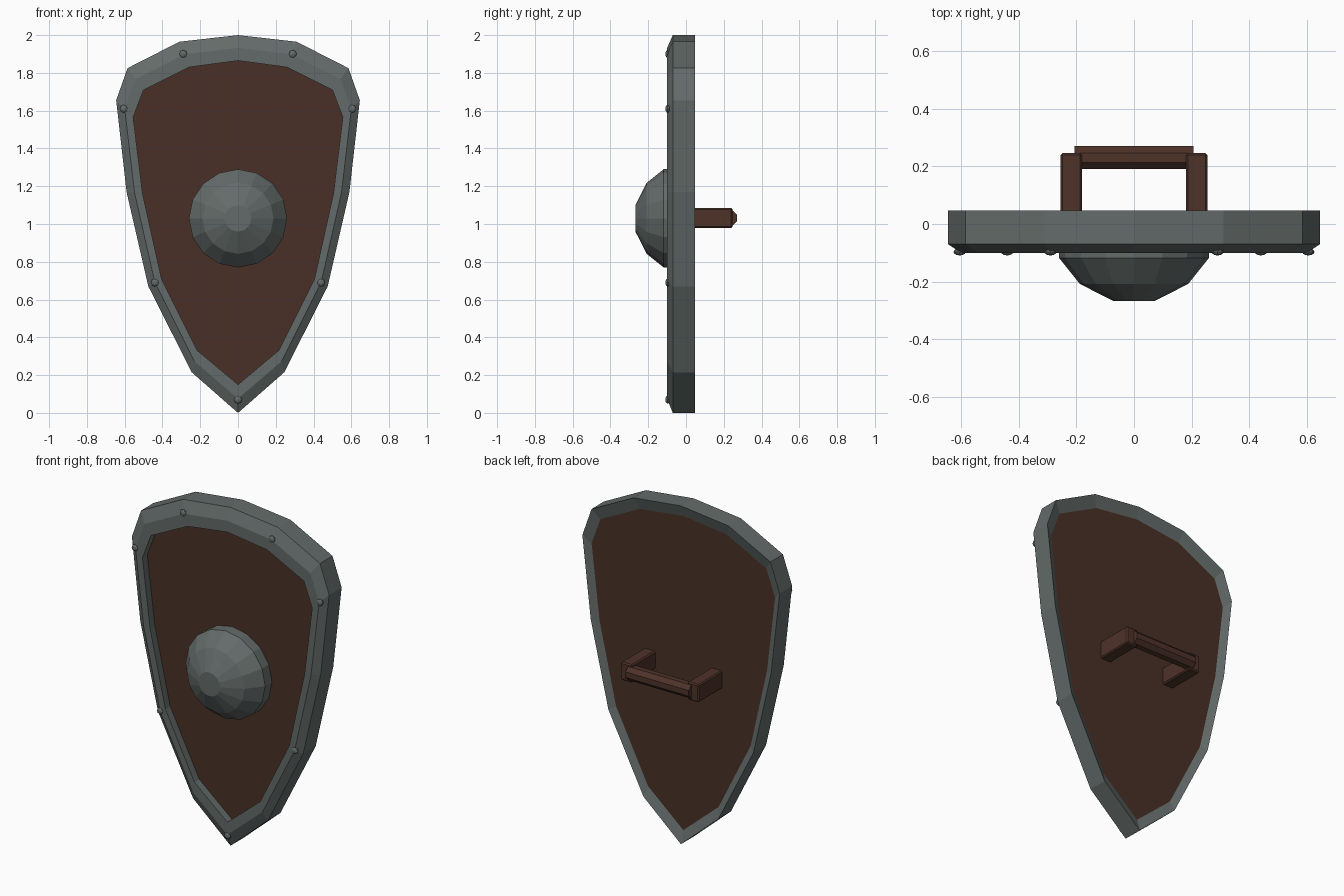
import bpy, bmesh, math
from mathutils import Matrix, Vector

if "Cube" in bpy.data.objects:
    bpy.data.objects.remove(bpy.data.objects["Cube"])


def material(name, rgb):
    m = bpy.data.materials.new(name)
    m.diffuse_color = (*rgb, 1)
    m.use_nodes = True
    m.node_tree.nodes["Principled BSDF"].inputs["Base Color"].default_value = m.diffuse_color
    return m


steel = material("grey steel", (0.125, 0.147, 0.142))
wood = material("dark wood", (0.066, 0.030, 0.020))
grip_wood = material("reddish wood", (0.076, 0.032, 0.022))


def finish(bm, name, mat):
    bmesh.ops.recalc_face_normals(bm, faces=bm.faces)
    me = bpy.data.meshes.new(name)
    bm.to_mesh(me)
    bm.free()
    me.materials.append(mat)
    ob = bpy.data.objects.new(name, me)
    bpy.context.collection.objects.link(ob)
    return ob


def loft(name, rings, mat, closed=False, caps=True):
    """Join rings of points with quads; closed joins last ring to first."""
    bm = bmesh.new()
    vs = [[bm.verts.new(p) for p in r] for r in rings]
    n = len(vs[0])
    pairs = list(zip(vs, vs[1:])) + ([(vs[-1], vs[0])] if closed else [])
    for a, b in pairs:
        for i in range(n):
            j = (i + 1) % n
            bm.faces.new((a[i], a[j], b[j], b[i]))
    if caps and not closed:
        bm.faces.new(vs[0])
        bm.faces.new(vs[-1])
    return finish(bm, name, mat)


# Shield outlines (right half, top to tip), mirrored to the left
OUTER = [(0, 2.0), (.31, 1.965), (.585, 1.825), (.645, 1.655),
         (.59, 1.17), (.475, .67), (.245, .215), (0, 0)]
INNER = [(0, 1.865), (.26, 1.83), (.50, 1.71), (.555, 1.565),
         (.505, 1.16), (.405, .71), (.215, .33), (0, .15)]


def outline(f, y):
    half = [Vector(o).lerp(Vector(i), f) for o, i in zip(OUTER, INNER)]
    full = half + [Vector((-p.x, p.y)) for p in half[-2:0:-1]]
    return [(p.x, y, p.y) for p in full]


# Steel rim: chamfered front, stepped inside, sloped back lip
RIM = [(0, -.07), (.5, -.1), (1, -.1), (1, -.055), (.5, -.055), (.5, .025), (0, .047)]
loft("rim", [outline(f, y) for f, y in RIM], steel, closed=True)

# Wooden panel
loft("panel", [outline(.5, -.055), outline(.5, .025)], wood)


# Central boss
def circle(r, y, n=16):
    return [(r * math.sin(2 * math.pi * k / n), y, 1.03 + r * math.cos(2 * math.pi * k / n))
            for k in range(n)]


BOSS = [(.26, -.05), (.26, -.118), (.188, -.208), (.07, -.268)]
loft("boss", [circle(r, y) for r, y in BOSS], steel)

# Rivets around the rim
RIVETS = [(.29, 1.90), (.605, 1.61), (.44, .69)]
spots = [(s * x, z) for x, z in RIVETS for s in (-1, 1)] + [(0, .07)]
bm = bmesh.new()
for x, z in spots:
    y = -.097
    place = Matrix.Translation((x, y, z)) @ Matrix.Rotation(math.pi / 2, 4, 'X') \
        @ Matrix.Diagonal((1, 1, .58, 1))
    bmesh.ops.create_uvsphere(bm, u_segments=8, v_segments=6, radius=.021, matrix=place)
finish(bm, "rivets", steel)

# Grip posts
for side, label in ((-1, "left"), (1, "right")):
    bm = bmesh.new()
    bmesh.ops.create_cube(bm, size=1, matrix=Matrix.Translation((side * .218, .133, 1.032))
                          @ Matrix.Diagonal((.074, .226, .106, 1)))
    bmesh.ops.bevel(bm, geom=bm.edges[:], offset=.007, segments=1, affect='EDGES')
    finish(bm, "grip_post_" + label, grip_wood)

# Grip bar: octagonal, flat side to the back
R = .04 / math.cos(math.pi / 8)


def octagon(x):
    return [(x, .23 + R * math.cos(math.pi / 8 * (2 * k + 1)),
             1.032 + R * math.sin(math.pi / 8 * (2 * k + 1))) for k in range(8)]


loft("grip_bar", [octagon(-.207), octagon(.207)], grip_wood)
